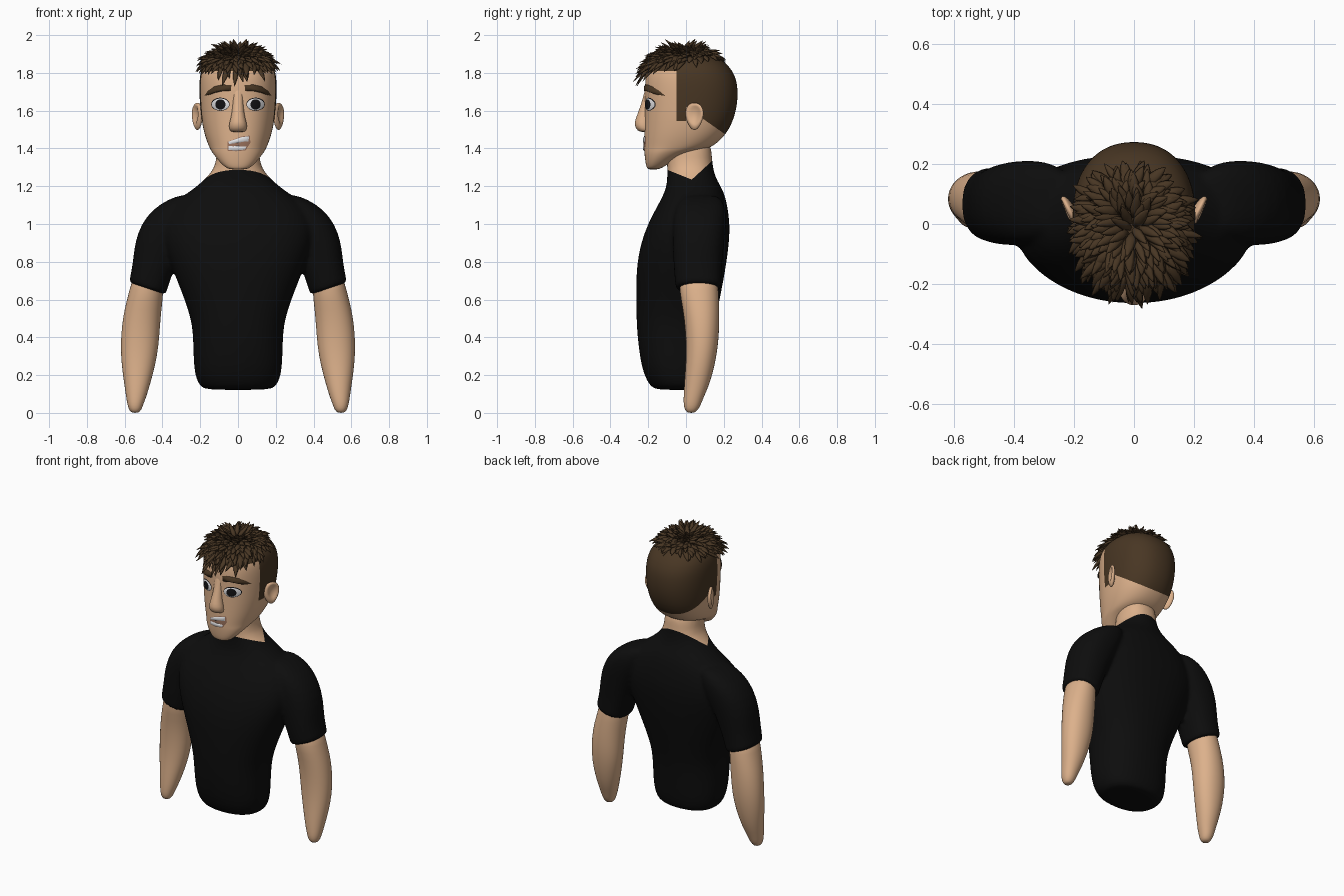
import bpy, bmesh, math, random
from mathutils import Vector
from mathutils.bvhtree import BVHTree

if "Cube" in bpy.data.objects:
    bpy.data.objects.remove(bpy.data.objects["Cube"])

random.seed(4)


def material(name, rgb):
    m = bpy.data.materials.new(name)
    m.diffuse_color = (*rgb, 1)
    m.use_nodes = True
    m.node_tree.nodes["Principled BSDF"].inputs["Base Color"].default_value = m.diffuse_color
    return m


SKIN = material("skin", (0.72, 0.44, 0.26))
SHIRT = material("black_cloth", (0.004, 0.004, 0.004))
HAIR = material("brown_hair", (0.065, 0.037, 0.017))
WHITE = material("white", (0.75, 0.75, 0.77))
BLACK = material("pupil_black", (0.006, 0.006, 0.007))
MOUTH = material("mouth_inside", (0.33, 0.17, 0.11))


def loft(bm, rings, s=1, n=2.3, segs=24):
    """Skin rings (z, x0, x1, y0, y1[, tilt]) of superellipse section; s=-1 mirrors x."""
    prev = None
    for z, x0, x1, y0, y1, *t in rings:
        ring = []
        for i in range(segs):
            a = math.tau * i / segs
            c, d = math.cos(a), math.sin(a)
            dx = math.copysign(abs(c) ** (2 / n), c) * (x1 - x0) / 2
            dy = math.copysign(abs(d) ** (2 / n), d) * (y1 - y0) / 2
            ring.append(bm.verts.new((s * ((x0 + x1) / 2 + dx), (y0 + y1) / 2 + dy,
                                      z + (t[0] if t else 0) * dx)))
        if prev:
            for i in range(segs):
                j = (i + 1) % segs
                bm.faces.new((prev[i], prev[j], ring[j], ring[i]))
        else:
            bm.faces.new(ring[::-1])
        prev = ring
    bm.faces.new(prev)


def sym(rows):
    return [(z, -w, w, y0, y1) for z, w, y0, y1 in rows]


def finish(bm, name, *mats):
    bmesh.ops.recalc_face_normals(bm, faces=bm.faces)
    me = bpy.data.meshes.new(name)
    bm.to_mesh(me)
    bm.free()
    for m in mats:
        me.materials.append(m)
    me.shade_smooth()
    ob = bpy.data.objects.new(name, me)
    bpy.context.collection.objects.link(ob)
    return ob


def paint(ob, planes, rule):
    """Apply modifiers, cut along planes (normal, distance), set slot 1 where rule holds."""
    dg = bpy.context.evaluated_depsgraph_get()
    me = bpy.data.meshes.new_from_object(ob.evaluated_get(dg))
    ob.modifiers.clear()
    bm = bmesh.new()
    bm.from_mesh(me)
    for no, d in planes:
        no = Vector(no)
        bmesh.ops.bisect_plane(bm, geom=bm.verts[:] + bm.edges[:] + bm.faces[:],
                               plane_co=no * (d / no.length_squared), plane_no=no)
    for f in bm.faces:
        f.material_index = int(rule(f.calc_center_median()))
        f.smooth = True
    tree = BVHTree.FromBMesh(bm)
    bm.to_mesh(ob.data)
    bm.free()
    return tree


# Torso, neck and sleeves fused into one surface
bm = bmesh.new()
loft(bm, sym([
    (.12, .17, -.16, .09), (.14, .205, -.19, .115), (.2, .232, -.225, .13), (.3, .238, -.247, .137),
    (.42, .24, -.26, .147), (.5, .252, -.264, .16), (.6, .285, -.266, .18), (.7, .325, -.266, .2),
    (.8, .365, -.26, .217), (.9, .4, -.24, .23), (1.0, .41, -.205, .235), (1.1, .36, -.15, .22),
    (1.16, .275, -.118, .205), (1.2, .22, -.105, .185), (1.24, .172, -.1, .16),
    (1.3, .12, -.1, .142), (1.38, .113, -.105, .137), (1.45, .11, -.1, .13)]))
for s in (-1, 1):
    loft(bm, [
        (.655, .382, .577, -.055, .188, .33), (.665, .38, .577, -.055, .188, .33),
        (.72, .362, .565, -.062, .188, .3), (.8, .33, .555, -.067, .192, .15),
        (.9, .28, .547, -.072, .203), (1.0, .22, .515, -.072, .213), (1.08, .2, .45, -.062, .212),
        (1.13, .2, .37, -.03, .19), (1.155, .22, .3, 0, .16)], s)
body = finish(bm, "shirt_and_neck", SHIRT, SKIN)
body.modifiers.new("round", 'SUBSURF').levels = 1
rm = body.modifiers.new("fuse", 'REMESH')
rm.mode, rm.voxel_size = 'VOXEL', 0.012
sm = body.modifiers.new("relax", 'SMOOTH')
sm.iterations = 5
paint(body, [((0, -.92, 1), 1.207), ((0, .4, 1), 1.247), ((1, 0, -.86), -.872), ((-1, 0, -.86), -.872)],
      lambda c: c.z - .92 * c.y > 1.207 and c.z + .4 * c.y > 1.247 and abs(c.x) < .86 * c.z - .872)

# Bare arms with rounded stumps
for s, side in ((-1, "left"), (1, "right")):
    bm = bmesh.new()
    loft(bm, [
        (.0, .53, .56, .01, .045), (.012, .513, .575, -.005, .06), (.04, .503, .585, -.013, .078),
        (.08, .487, .592, -.013, .092), (.15, .465, .602, -.01, .125), (.25, .438, .617, -.002, .152),
        (.35, .42, .622, 0, .17), (.45, .413, .617, -.005, .177), (.55, .405, .602, -.017, .177),
        (.65, .392, .575, -.037, .172), (.75, .4, .55, -.037, .165)], s, 2.1)
    finish(bm, side + "_arm", SKIN).modifiers.new("round", 'SUBSURF').levels = 1

# Head with close-cropped hair painted by region
bm = bmesh.new()
loft(bm, sym([
    (1.288, .04, -.2, -.15), (1.3, .07, -.21, -.12), (1.34, .108, -.217, -.06), (1.38, .138, -.221, .04),
    (1.4, .15, -.222, .13), (1.45, .17, -.222, .19), (1.5, .184, -.221, .228), (1.56, .195, -.22, .255),
    (1.63, .202, -.219, .272), (1.7, .206, -.219, .276), (1.77, .205, -.217, .268), (1.83, .193, -.2, .235),
    (1.875, .155, -.155, .185), (1.9, .1, -.09, .12), (1.91, .045, -.03, .06)]), n=2.25, segs=32)
head = finish(bm, "head", SKIN, HAIR)
head.modifiers.new("round", 'SUBSURF').levels = 2
tree = paint(head, [((0, 1, 0), -.05), ((0, 1, 0), 0), ((0, 0, 1), 1.545), ((0, 0, 1), 1.81), ((0, .7, 1), 1.62)],
             lambda c: c.z > 1.81 or (c.y > -.05 and (c.z + .7 * c.y > 1.62 or (c.y < 0 and c.z > 1.545))))

# Nose
bm = bmesh.new()
loft(bm, sym([
    (1.487, .03, -.235, -.18), (1.492, .046, -.258, -.18), (1.525, .05, -.276, -.18), (1.555, .04, -.268, -.18),
    (1.61, .03, -.247, -.18), (1.67, .027, -.227, -.18), (1.72, .03, -.216, -.18), (1.75, .03, -.2, -.17)]), n=2, segs=16)
finish(bm, "nose", SKIN).modifiers.new("round", 'SUBSURF').levels = 1

# Ears: flattened balls with a hollow on the outer side
for s, side in ((-1, "left"), (1, "right")):
    bm = bmesh.new()
    bmesh.ops.create_uvsphere(bm, u_segments=24, v_segments=16, radius=1)
    for v in bm.verts:
        x, y, z = v.co
        r = math.hypot(y - .1, z - .1)
        if x > 0 and r < .75:
            x -= 1.1 * (1 - (r / .75) ** 2)
        y *= 1 + .25 * z
        px, py, pz = x * .018, y * .046, z * .072
        v.co = (s * (.215 + px + py * .5), .045 + py - px * .4, 1.57 + pz)
    finish(bm, side + "_ear", SKIN)


def patch(name, pts, mat, base, dome):
    """Thin domed plate laid on the face from an outline of (x, z) points."""
    bm = bmesh.new()
    cx, cz = (sum(p[i] for p in pts) / len(pts) for i in (0, 1))
    rings = []
    for f in (.02, .5, .8, 1):
        ring = []
        for x, z in pts:
            x, z = cx + (x - cx) * f, cz + (z - cz) * f
            hit = tree.ray_cast(Vector((x, -1, z)), Vector((0, 1, 0)))[0]
            ring.append(bm.verts.new((x, hit.y - base - dome * (1 - f ** 3), z)))
        rings.append(ring)
    n = len(pts)
    bm.faces.new(rings[0])
    for a, b in zip(rings, rings[1:]):
        for i in range(n):
            bm.faces.new((a[i], a[(i + 1) % n], b[(i + 1) % n], b[i]))
    ob = finish(bm, name, mat)
    if ob.data.polygons[0].normal.y > 0:
        ob.data.flip_normals()


def oval(cx, cz, rx, rz, n=24):
    return [(cx + rx * math.cos(math.tau * i / n), cz + rz * math.sin(math.tau * i / n)) for i in range(n)]


# Eyes and brows
for s, side in ((-1, "left"), (1, "right")):
    patch(side + "_eye_rim", oval(s * .093, 1.634, .049, .035), BLACK, .001, .001)
    patch(side + "_eye_white", oval(s * .093, 1.633, .046, .031), WHITE, .003, .006)
    patch(side + "_pupil", oval(s * .093, 1.633, .027, .027), BLACK, .008, .003)
    brow = [(.035, 1.735), (.08, 1.738), (.125, 1.728), (.16, 1.705), (.178, 1.678),
            (.15, 1.685), (.12, 1.695), (.08, 1.704), (.038, 1.703)]
    patch(side + "_brow", [(s * x, z) for x, z in brow], HAIR, .003, .014)

# Crooked grimacing mouth
patch("mouth", [(-.055, 1.388), (-.01, 1.385), (.04, 1.39), (.066, 1.43), (.062, 1.468), (.02, 1.464),
                (-.03, 1.445), (-.056, 1.435)], MOUTH, .003, .001)
patch("upper_teeth", [(-.048, 1.423), (0, 1.43), (.056, 1.438), (.058, 1.464), (.02, 1.46), (-.03, 1.443),
                      (-.05, 1.436)], WHITE, .005, .003)
patch("lower_teeth", [(-.05, 1.392), (-.01, 1.389), (.036, 1.394), (.045, 1.41), (0, 1.412), (-.05, 1.412)],
      WHITE, .005, .003)

# Spiky locks over the crown, spreading outwards with a fringe at the front
bm = bmesh.new()
COUNT = 270
for k in range(COUNT):
    f = math.sqrt((k + .5) / COUNT)
    a = k * 2.39996 + random.uniform(-.2, .2)
    hit, nrm, *_ = tree.ray_cast(Vector((.172 * f * math.cos(a) - .005, -.02 + .178 * f * math.sin(a), 3)),
                                 Vector((0, 0, -1)))
    radial = Vector((math.cos(a), math.sin(a) - .45, 0)) + Vector((random.uniform(-.5, .5), random.uniform(-.4, .4), 0))
    radial = (radial - nrm * radial.dot(nrm)).normalized()
    d = (nrm * (.75 - .45 * f + random.uniform(-.15, .15)) + radial * .7).normalized()
    front = max(0, -math.sin(a)) * f
    length = random.uniform(.075, .115) * (1 - .3 * f * (1 - front))
    side = d.cross(nrm).normalized()
    up = side.cross(d)
    w = random.uniform(.014, .02)
    rings = []
    for t, r in ((-.1, .6), (.25, 1), (.6, .8), (.85, .4), (1, .04)):
        c = hit + d * length * t + Vector((0, 0, -.03 * f * max(t, 0) ** 2))
        ring = []
        for i in range(6):
            q = math.tau * i / 6
            p = c + side * (w * r * math.cos(q)) + up * (w * .55 * r * math.sin(q))
            p.z = min(p.z, 2)
            ring.append(bm.verts.new(p))
        rings.append(ring)
    for r0, r1 in zip(rings, rings[1:]):
        for i in range(6):
            bm.faces.new((r0[i], r0[(i + 1) % 6], r1[(i + 1) % 6], r1[i]))
    bm.faces.new(rings[0][::-1])
    bm.faces.new(rings[-1])
finish(bm, "hair_locks", HAIR)
